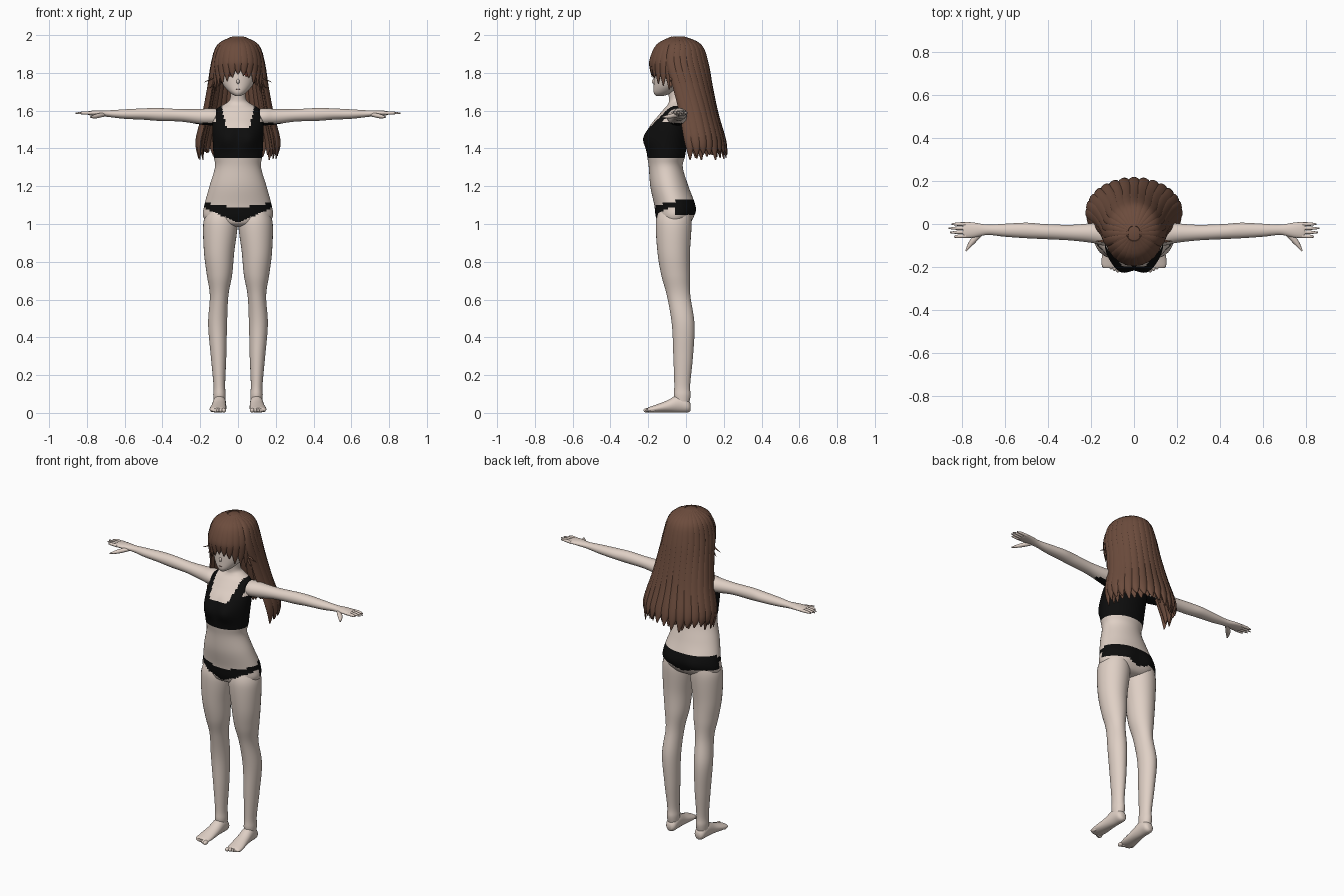
import bpy
import bmesh
import math
import random
from mathutils import Vector, Matrix

random.seed(4)
cube = bpy.data.objects.get("Cube")
if cube:
    bpy.data.objects.remove(cube, do_unlink=True)

X, Y, Z = Vector((1, 0, 0)), Vector((0, 1, 0)), Vector((0, 0, 1))


def material(name, rgb):
    m = bpy.data.materials.new(name)
    m.use_nodes = True
    m.diffuse_color = (*rgb, 1)
    m.node_tree.nodes["Principled BSDF"].inputs["Base Color"].default_value = (*rgb, 1)
    return m


SKIN = material("skin", (0.74, 0.63, 0.56))
CLOTH = material("black cloth", (0.004, 0.004, 0.004))
HAIR = material("brown hair", (0.15, 0.072, 0.046))
EYE = material("dark eye", (0.12, 0.03, 0.02))


def finish(name, bm, mats, rule=None):
    """Turn a bmesh into a smooth object; rule marks faces for the second material."""
    bmesh.ops.recalc_face_normals(bm, faces=bm.faces)
    for f in bm.faces:
        f.smooth = True
        if rule and rule(f.calc_center_median()):
            f.material_index = 1
    mesh = bpy.data.meshes.new(name)
    bm.to_mesh(mesh)
    bm.free()
    for m in mats:
        mesh.materials.append(m)
    mesh.set_sharp_from_angle(angle=math.radians(50))
    obj = bpy.data.objects.new(name, mesh)
    bpy.context.collection.objects.link(obj)
    return obj


def spline(rows, steps):
    """Smooth the rows with Catmull-Rom interpolation."""
    out = []
    for i in range(len(rows) - 1):
        a, b, c, d = (rows[min(max(k, 0), len(rows) - 1)] for k in range(i - 1, i + 3))
        for s in range(steps):
            t = s / steps
            out.append([q + (r - p) * t / 2 + (p - 2.5 * q + 2 * r - w / 2) * t * t
                        + (1.5 * (q - r) + (w - p) / 2) * t ** 3
                        for p, q, r, w in zip(a, b, c, d)])
    return out + [list(rows[-1])]


def loft(name, rows, u, v=None, mats=(SKIN,), seg=20, steps=4, rule=None, bumps=()):
    """Skin ellipses (x, y, z, ru, rv) along a path; v defaults to the path normal."""
    rows = spline(rows, steps)
    bm = bmesh.new()
    rings = []
    for i, row in enumerate(rows):
        centre = Vector(row[:3])
        ahead = Vector(rows[min(i + 1, len(rows) - 1)][:3]) - Vector(rows[max(i - 1, 0)][:3])
        w = v or ahead.cross(u).normalized()
        ring = []
        for k in range(seg):
            t = math.tau * k / seg
            p = centre + u * (row[3] * math.cos(t)) + w * (row[4] * math.sin(t))
            for bx, bz, size, push in bumps:
                if (p.y - centre.y) * push > 0:
                    fall = ((abs(p.x) - bx) ** 2 + (p.z - bz) ** 2) / size ** 2
                    p.y += push * math.exp(-fall) * abs(math.sin(t))
            ring.append(bm.verts.new(p))
        rings.append(ring)
    for a, b in zip(rings, rings[1:]):
        for k in range(seg):
            n = (k + 1) % seg
            bm.faces.new((a[k], a[n], b[n], b[k]))
    bm.faces.new(rings[0])
    bm.faces.new(rings[-1])
    return finish(name, bm, mats, rule)


def ellipsoid(name, centre, size, mat, keep=None):
    bm = bmesh.new()
    bmesh.ops.create_uvsphere(bm, u_segments=32, v_segments=20, radius=1)
    bm.transform(Matrix.Translation(centre) @ Matrix.Diagonal((*size, 1)))
    if keep:
        gone = [f for f in bm.faces if not keep(f.calc_center_median())]
        bmesh.ops.delete(bm, geom=gone, context="FACES")
    return finish(name, bm, (mat,))


def clothed(p):
    """Cropped top with straps, and briefs."""
    x = abs(p.x)
    if p.z > 1.35:
        inner = 0.062 + 0.25 * max(p.z - 1.52, 0)
        strap = inner < x < 0.118 and p.z < 1.65
        return p.z < 1.51 or strap or (p.z < 1.535 and x > inner)
    back = p.y > -0.06
    top = 1.13 if back else 1.085 + 0.15 * x
    low = 1.045 - 0.3 * max(0.07 - x, 0) if back else 1.005 + 0.45 * x
    return low < p.z < top


BODY = (SKIN, CLOTH)

# Torso and neck
loft("torso", [
    (0, -.06, .985, .05, .04), (0, -.063, 1.0, .15, .08), (0, -.06, 1.04, .184, .1),
    (0, -.06, 1.1, .178, .108), (0, -.088, 1.2, .151, .101), (0, -.107, 1.3, .122, .09),
    (0, -.105, 1.36, .129, .1), (0, -.1, 1.44, .134, .108), (0, -.083, 1.52, .136, .104),
    (0, -.062, 1.57, .13, .088), (0, -.05, 1.61, .112, .066), (0, -.045, 1.635, .07, .05),
    (0, -.047, 1.66, .043, .043), (0, -.055, 1.72, .04, .042)],
    X, Y, BODY, seg=72, steps=6, rule=clothed,
    bumps=((.07, 1.455, .058, -.034), (.08, 1.07, .05, .012)))

# Limbs
for s, side in ((1, "left"), (-1, "right")):
    loft(side + "_leg", [
        (s * .092, -.06, 1.07, .07, .085), (s * .093, -.065, 1.0, .091, .095),
        (s * .1, -.065, .85, .08, .086), (s * .098, -.055, .73, .067, .076),
        (s * .1, -.039, .62, .049, .062), (s * .108, -.015, .47, .05, .06),
        (s * .103, -.015, .3, .041, .052), (s * .099, -.02, .15, .031, .042),
        (s * .098, -.02, .09, .033, .044), (s * .098, -.02, .03, .028, .032)],
        X, Y, BODY, seg=32, steps=7, rule=clothed)

    loft(side + "_foot", [
        (s * .097, .024, .03, .016, .018), (s * .097, .008, .037, .031, .035),
        (s * .098, -.04, .048, .035, .047), (s * .101, -.1, .034, .039, .032),
        (s * .106, -.16, .022, .044, .021), (s * .108, -.195, .017, .041, .014),
        (s * .107, -.205, .015, .034, .01)], X, Z, seg=24)
    for i in range(5):
        ellipsoid(side + "_toe", (s * (.075 + .016 * i), -.206 + .007 * i, .013),
                  (.012 - .001 * i, .019, .012 - .001 * i), SKIN)

    loft(side + "_arm", [
        (s * .08, -.045, 1.563, .05, .042), (s * .14, -.045, 1.567, .055, .045),
        (s * .2, -.042, 1.568, .045, .041), (s * .3, -.04, 1.575, .036, .033),
        (s * .42, -.035, 1.58, .035, .034), (s * .5, -.03, 1.582, .036, .03),
        (s * .6, -.029, 1.582, .03, .025), (s * .68, -.027, 1.584, .024, .018),
        (s * .74, -.028, 1.587, .034, .015), (s * .78, -.028, 1.587, .037, .012),
        (s * .795, -.028, 1.587, .033, .009)], Y, Z, BODY, seg=24, steps=6, rule=clothed)
    for i, reach in enumerate((.837, .856, .861, .848)):
        y = -.056 + .0185 * i
        loft(side + "_finger", [
            (s * .78, y, 1.587, .009, .009), (s * .82, y * 1.03, 1.588, .008, .008),
            (s * reach, y * 1.05, 1.586, .003, .003)], Y, Z, seg=10)
    loft(side + "_thumb", [
        (s * .71, -.04, 1.58, .012, .012), (s * .745, -.075, 1.572, .014, .012),
        (s * .765, -.1, 1.568, .01, .009), (s * .782, -.126, 1.566, .003, .003)],
        Vector((s * .7, .7, 0)), Z, seg=10)

    ellipsoid(side + "_eye", (s * .043, -.155, 1.795), (.02, .008, .016), EYE)

# Head
loft("head", [
    (0, -.14, 1.677, .012, .018), (0, -.118, 1.697, .045, .053),
    (0, -.087, 1.74, .081, .084), (0, -.06, 1.8, .1, .109),
    (0, -.043, 1.88, .108, .12), (0, -.04, 1.94, .08, .09), (0, -.04, 1.975, .03, .03)],
    X, Y, seg=32)
ellipsoid("nose", (0, -.17, 1.755), (.008, .011, .013), SKIN)
ellipsoid("mouth", (0, -.169, 1.714), (.012, .004, .002), EYE)


def on_head(angle, lift, k=1.0):
    """Point on the hair cap; angle 0 is the front, lift is the elevation in degrees."""
    e = math.radians(lift)
    flat = math.cos(e) * k
    return (.126 * math.sin(angle) * flat, -.04 - .142 * math.cos(angle) * flat,
            1.85 + .14 * math.sin(e) * k)


def lock(name, angle, points, widths, depth):
    """Tapered flat strand whose broad side follows the head."""
    u = Vector((math.cos(angle), math.sin(angle), 0))
    rows = [(*p, w, min(depth, w * .6)) for p, w in zip(points, widths)]
    loft(name, rows, u, mats=(HAIR,), seg=10, steps=4)


# Hair cap, open at the face
ellipsoid("hair_cap", (0, -.04, 1.85), (.128, .143, .143), HAIR,
          lambda p: p.z > (1.87 if p.y < -.1 else 1.74))

# Fringe
COUNT = 13
for i in range(COUNT):
    a = math.radians(-84 + 168 * i / (COUNT - 1))
    tip = 1.782 - .075 * math.sin(a) ** 2 + random.uniform(-.012, .012)
    x, y, z = on_head(a, 8, 1.02)
    lock("fringe_lock", a,
         [on_head(a, 75), on_head(a, 42, 1.02), (x, y, z), (x, y, (z + tip) / 2 - .005),
          (x * .96, y, tip)], (.012, .026, .027, .019, .002), .01)

# Loose strands beside the cheeks
for s in (-1, 1):
    a = s * math.radians(78)
    for drop in (0, .03):
        x, y, z = on_head(a, -5)
        lock("loose_strand", a, [(x, y, z), (x * 1.04, y - .01, 1.78 - drop),
             (s * (.18 - drop), y - .01, 1.75 - drop)], (.012, .009, .001), .006)

# Long back hair, an outer row and a staggered inner row
for layer, count in ((1.0, 17), (.9, 16)):
    for i in range(count):
        b = math.radians(105 * layer) * (2 * i / (count - 1) - 1)
        sx, cy = math.sin(b) * layer, math.cos(b) * layer
        tip = 1.35 + random.uniform(-.015, .035)
        a = math.pi - b
        lock("back_lock", a,
             [on_head(a, 78, layer), on_head(a, 40, layer * 1.02), on_head(a, 0, layer * 1.03),
              (.15 * sx, -.005 + .135 * cy, 1.72), (.177 * sx, .03 + .13 * cy, 1.58),
              (.212 * sx, .055 + .145 * cy, 1.44), (.208 * sx, .062 + .155 * cy, tip)],
             (.01, .026, .029, .03, .032, .028, .004), .014)
